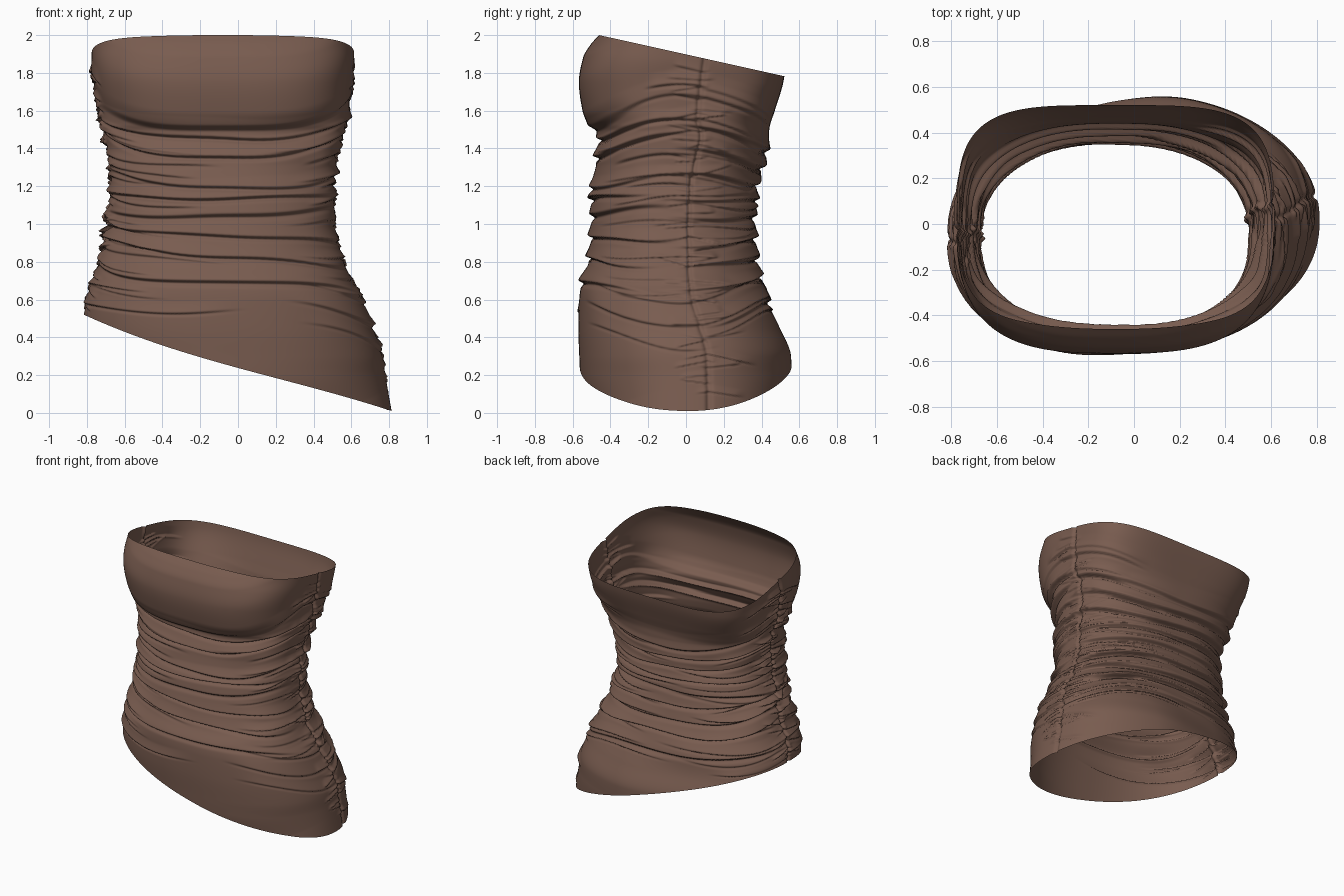
import bpy, math, random

if "Cube" in bpy.data.objects:
    bpy.data.objects.remove(bpy.data.objects["Cube"])

random.seed(7)
COLS, ROWS = 420, 270

# Body outline: z, left x, right x, front y, back y, squareness
SECTIONS = [
    (0.00, -.835, .815, -.52, .55, 2.2), (0.20, -.83, .78, -.56, .572, 2.2),
    (0.30, -.83, .765, -.565, .568, 2.25), (0.45, -.825, .715, -.57, .51, 2.3),
    (0.60, -.80, .66, -.565, .435, 2.3), (0.70, -.765, .60, -.55, .40, 2.3),
    (0.80, -.735, .56, -.51, .37, 2.3), (1.00, -.685, .51, -.495, .355, 2.3),
    (1.20, -.67, .505, -.485, .365, 2.3), (1.35, -.68, .52, -.47, .405, 2.4),
    (1.46, -.70, .545, -.45, .43, 2.5), (1.49, -.705, .55, -.455, .435, 2.6),
    (1.525, -.715, .56, -.512, .445, 2.8), (1.60, -.73, .58, -.548, .47, 3.0),
    (1.75, -.76, .60, -.567, .515, 3.0), (1.88, -.775, .615, -.545, .535, 2.8),
    (1.95, -.775, .615, -.505, .545, 2.65), (2.00, -.775, .615, -.46, .55, 2.6)]


def section(z):
    """Outline at a height, smoothly interpolated through the sections."""
    z = min(max(z, 0), 2)
    k = next(i for i in range(len(SECTIONS) - 1) if z <= SECTIONS[i + 1][0])
    p, q = SECTIONS[k], SECTIONS[k + 1]
    o, r = SECTIONS[max(k - 1, 0)], SECTIONS[min(k + 2, len(SECTIONS) - 1)]
    h = q[0] - p[0]
    t = (z - p[0]) / h
    out = []
    for i in range(1, 6):
        m = (q[i] - p[i]) / h
        m0 = (p[i] - o[i]) / (p[0] - o[0]) if k else m
        m1 = (r[i] - q[i]) / (r[0] - q[0]) if r is not q else m
        s0 = 2 * m * m0 / (m + m0) if m * m0 > 0 else 0
        s1 = 2 * m * m1 / (m + m1) if m * m1 > 0 else 0
        out.append(p[i] * (1 + 2 * t) * (1 - t) ** 2 + q[i] * t * t * (3 - 2 * t)
                   + h * (s0 * t * (1 - t) ** 2 - s1 * t * t * (1 - t)))
    return out


TABLE = [section(i / 500) for i in range(1001)]


def lookup(z):
    f = min(max(z, 0), 1.9999) * 500
    i = int(f)
    return [a + (b - a) * (f - i) for a, b in zip(TABLE[i], TABLE[i + 1])]


def smooth(t):
    t = min(max(t, 0), 1)
    return t * t * (3 - 2 * t)


def point(phi, z):
    c, s = math.cos(phi), math.sin(phi)
    xl, xr, yf, yb, n = lookup(z)
    cy = (yf + yb) / 2
    if s > 0:  # the back is squarer at the top
        n += 1.0 * smooth((z - 1.45) / .3)
    r = (abs(c) ** n + abs(s) ** n) ** (-1 / n)
    if s < 0:  # the underbust line curves up towards the sides
        yf = lookup(z - .13 * min(1, abs(r * c)) ** 4)[2]
    x = (xl + xr) / 2 + (xr - xl) / 2 * r * c
    if s > 0:  # the seat is fuller on the right
        yb -= .05 * smooth((.25 - x) / .6) * smooth((.65 - z) / .2)
    return x, cy + ((yb - cy) if s >= 0 else (cy - yf)) * r * s


def turn(a, b):
    return (a - b + math.pi) % (2 * math.pi) - math.pi


# Slanted hem and sloping upper edge give each column its height range
phis = [2 * math.pi * i / COLS for i in range(COLS)]
bottoms, tops = [], []
for phi in phis:
    zb, zt = .25, 1.9
    for k in range(8):
        x = point(phi, zb)[0]
        zb = max(0, .238 - .273 * x + .04 * x * x - .06 * x ** 3
                 + .045 * max(0, math.sin(phi)) ** 2)
        zt = 2.0 - .222 * (point(phi, zt)[1] + .46)
    bottoms.append(zb)
    tops.append(min(zt, 2))

disp = [[0.0] * (ROWS + 1) for _ in phis]
SEAMS = (0.2, math.pi + .02)


def add_fold(centre, reach, height, depth, z_at):
    """A drooping roll of cloth with a sharp crease on its lower side."""
    for i, phi in enumerate(phis):
        d = abs(turn(phi, centre)) / reach
        if d >= 1:
            continue
        amp = depth * smooth((1 - d) * 2)
        zc = z_at(phi)
        span = tops[i] - bottoms[i]
        j0 = int((zc - .4 * height - bottoms[i]) / span * ROWS)
        j1 = int((zc + height - bottoms[i]) / span * ROWS) + 1
        for j in range(max(0, j0), min(ROWS, j1) + 1):
            e = (bottoms[i] + span * j / ROWS - zc) / height
            if e < 1:
                roll = smooth((e + .06) / .16) * max(0, 1 - max(e, 0)) ** 1.3
                disp[i][j] += amp * (roll - .45 * math.exp(-((e + .07) / .1) ** 2))


def wave(z0, lean, wobble, phase):
    """Path of a long fold, pulled up or down where it meets the seams."""
    def z_at(phi):
        side = abs(math.cos(phi)) ** 3
        pull = .30 * (z0 - 1.0) * side
        if math.cos(phi) < 0 and z0 < 1:
            pull = .08 * side
        return (z0 + pull + lean * math.cos(phi)
                + wobble * math.sin(2 * phi + phase) + wobble * .4 * math.sin(5 * phi + 2 * phase))
    return z_at


# Long folds across front and back
for centre, levels in ((-math.pi / 2, (.70, .83, .93, 1.05, 1.13, 1.20, 1.36, 1.44)),
                       (math.pi / 2, (.58, .72, .82, .92, 1.03, 1.12, 1.22, 1.31, 1.40))):
    for z0 in levels:
        add_fold(centre + random.uniform(-.2, .2), random.uniform(1.6, 1.9),
                 random.uniform(.10, .15), random.uniform(.024, .036),
                 wave(z0, random.uniform(-.02, .02), .012, random.uniform(0, 6)))

# Medium folds running in from the seams
for seam in SEAMS:
    for side in (-1, 1):
        for k in range(16):
            z0 = .52 + .07 * k + random.uniform(-.03, .03)
            reach = random.uniform(.5, 1.0) * (.55 if z0 > 1.4 else 1)
            add_fold(seam + side * reach * .75, reach, random.uniform(.05, .10),
                     random.uniform(.008, .017),
                     wave(z0, random.uniform(-.03, .03), .015, random.uniform(0, 6)))

# Short gathers puckering the seams
for seam in SEAMS:
    low = .08 if seam < 1 else .58
    for k in range(40):
        z0 = low + (1.82 - low) * (k + random.random()) / 40
        tilt = random.uniform(-.15, .15)
        side = random.choice((-1, 1))
        add_fold(seam + side * .12, random.uniform(.15, .38), random.uniform(.03, .06),
                 random.uniform(.008, .017),
                 lambda p, z0=z0, t=tilt, s=seam: z0 + t * abs(turn(p, s)))

# Tube surface: outline plus fold relief, with a sewn groove at each seam
verts, faces = [], []
for i, phi in enumerate(phis):
    groove = sum(math.exp(-(turn(phi, s) / .025) ** 2) for s in SEAMS)
    for j in range(ROWS + 1):
        t = j / ROWS
        z = bottoms[i] + (tops[i] - bottoms[i]) * t
        x, y = point(phi, z)
        fade = smooth(t * 25) * smooth((1 - t) * 25) * .85 + .15
        d = disp[i][j] * fade - .016 * groove
        verts.append((x + d * math.cos(phi), y + d * math.sin(phi), z))
for i in range(COLS):
    a, b = i * (ROWS + 1), ((i + 1) % COLS) * (ROWS + 1)
    faces += [(a + j, b + j, b + j + 1, a + j + 1) for j in range(ROWS)]

mesh = bpy.data.meshes.new("ruched_top")
mesh.from_pydata(verts, [], faces)
mesh.update()
top = bpy.data.objects.new("ruched_top", mesh)
bpy.context.collection.objects.link(top)
for p in mesh.polygons:
    p.use_smooth = True

brown = bpy.data.materials.new("brown_cloth")
brown.diffuse_color = (.19, .107, .079, 1)
brown.use_nodes = True
brown.node_tree.nodes["Principled BSDF"].inputs["Base Color"].default_value = brown.diffuse_color
mesh.materials.append(brown)
